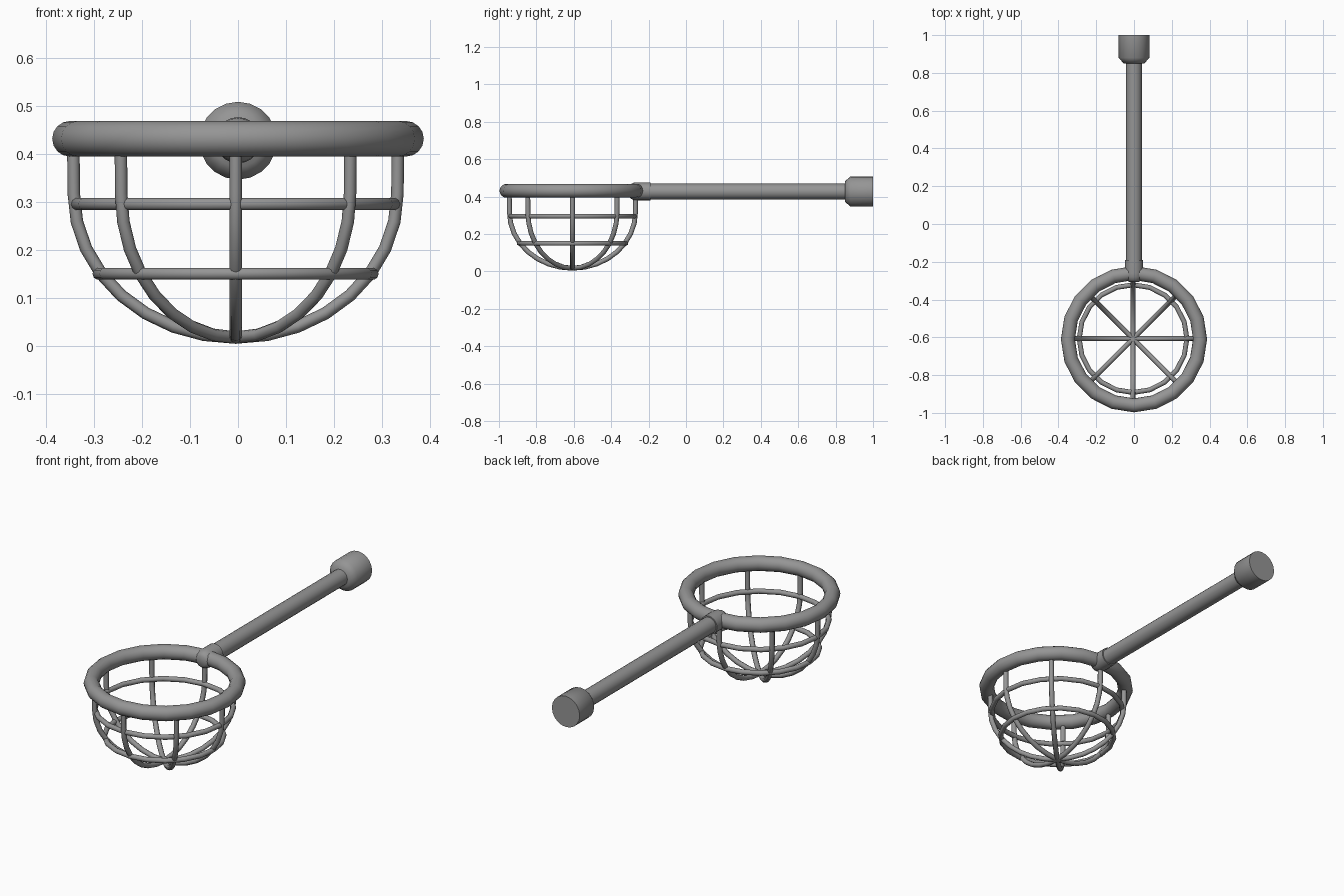
import bpy, bmesh, math
from mathutils import Matrix

if "Cube" in bpy.data.objects:
    bpy.data.objects.remove(bpy.data.objects["Cube"])

RIM_Y, RIM_Z = -0.607, 0.431      # basket centre and rim height
CAGE_X = -0.005

grey = bpy.data.materials.new("grey metal")
grey.diffuse_color = (0.30, 0.30, 0.30, 1)
grey.use_nodes = True
grey.node_tree.nodes["Principled BSDF"].inputs["Base Color"].default_value = grey.diffuse_color


def finish(ob, angle=50):
    """Apply the metal and smooth shading with sharp corners kept."""
    ob.data.materials.clear()
    ob.data.materials.append(grey)
    bpy.ops.object.select_all(action='DESELECT')
    ob.select_set(True)
    bpy.context.view_layer.objects.active = ob
    bpy.ops.object.shade_smooth_by_angle(angle=math.radians(angle))


def hoop(name, x, y, z, major, minor, segments, sides):
    bpy.ops.mesh.primitive_torus_add(
        location=(x, y, z), major_radius=major, minor_radius=minor,
        major_segments=segments, minor_segments=sides)
    ob = bpy.context.object
    ob.name = name
    finish(ob)


def wire(name, points, radius):
    """Round wire following a path."""
    curve = bpy.data.curves.new(name, 'CURVE')
    curve.dimensions = '3D'
    curve.bevel_depth = radius
    curve.bevel_resolution = 2
    curve.use_fill_caps = True
    spline = curve.splines.new('POLY')
    spline.points.add(len(points) - 1)
    for p, co in zip(spline.points, points):
        p.co = (*co, 1)
    ob = bpy.data.objects.new(name, curve)
    bpy.context.collection.objects.link(ob)
    bpy.ops.object.select_all(action='DESELECT')
    ob.select_set(True)
    bpy.context.view_layer.objects.active = ob
    bpy.ops.object.convert(target='MESH')
    finish(bpy.context.object)


def turned(name, profile, z, sides=20):
    """Capped turned part along y from (y, radius) pairs."""
    bm = bmesh.new()
    rings = []
    for y, r in profile:
        rings.append([bm.verts.new((r * math.cos(a), y, z + r * math.sin(a)))
                      for a in (2 * math.pi * i / sides for i in range(sides))])
    for a, b in zip(rings, rings[1:]):
        for i in range(sides):
            j = (i + 1) % sides
            bm.faces.new((a[i], a[j], b[j], b[i]))
    bm.faces.new(rings[0])
    bm.faces.new(rings[-1])
    bmesh.ops.recalc_face_normals(bm, faces=bm.faces)
    mesh = bpy.data.meshes.new(name)
    bm.to_mesh(mesh)
    bm.free()
    ob = bpy.data.objects.new(name, mesh)
    bpy.context.collection.objects.link(ob)
    finish(ob)


# Thick rim and the two thin hoops of the basket
hoop("rim", 0, -0.61, RIM_Z, 0.35, 0.037, 20, 16)
hoop("upper_hoop", CAGE_X, RIM_Y, 0.295, 0.331, 0.013, 20, 10)
hoop("lower_hoop", CAGE_X, RIM_Y, 0.15, 0.285, 0.013, 20, 10)

# Four arched wires crossing at the bottom of the basket
arch = [(-0.338, RIM_Z)]
for i in range(17):
    t = math.pi * i / 16
    arch.append((-0.337 * math.cos(t), 0.317 - 0.30 * math.sin(t)))
arch.append((0.338, RIM_Z))
for k in range(4):
    a = math.pi * k / 4
    wire(f"rib_{k + 1}", [(CAGE_X + r * math.cos(a), RIM_Y + r * math.sin(a), z)
                          for r, z in arch], 0.013)

# Handle rod, collar joining it to the rim, and end knob
turned("handle_rod", [(-0.27, 0.042), (0.90, 0.042)], 0.427)
turned("collar", [(-0.307, 0.026), (-0.297, 0.038), (-0.28, 0.046),
                  (-0.26, 0.048), (-0.19, 0.048)], 0.428)
turned("end_knob", [(0.85, 0.055), (0.88, 0.081), (1.0, 0.081)], 0.427)
